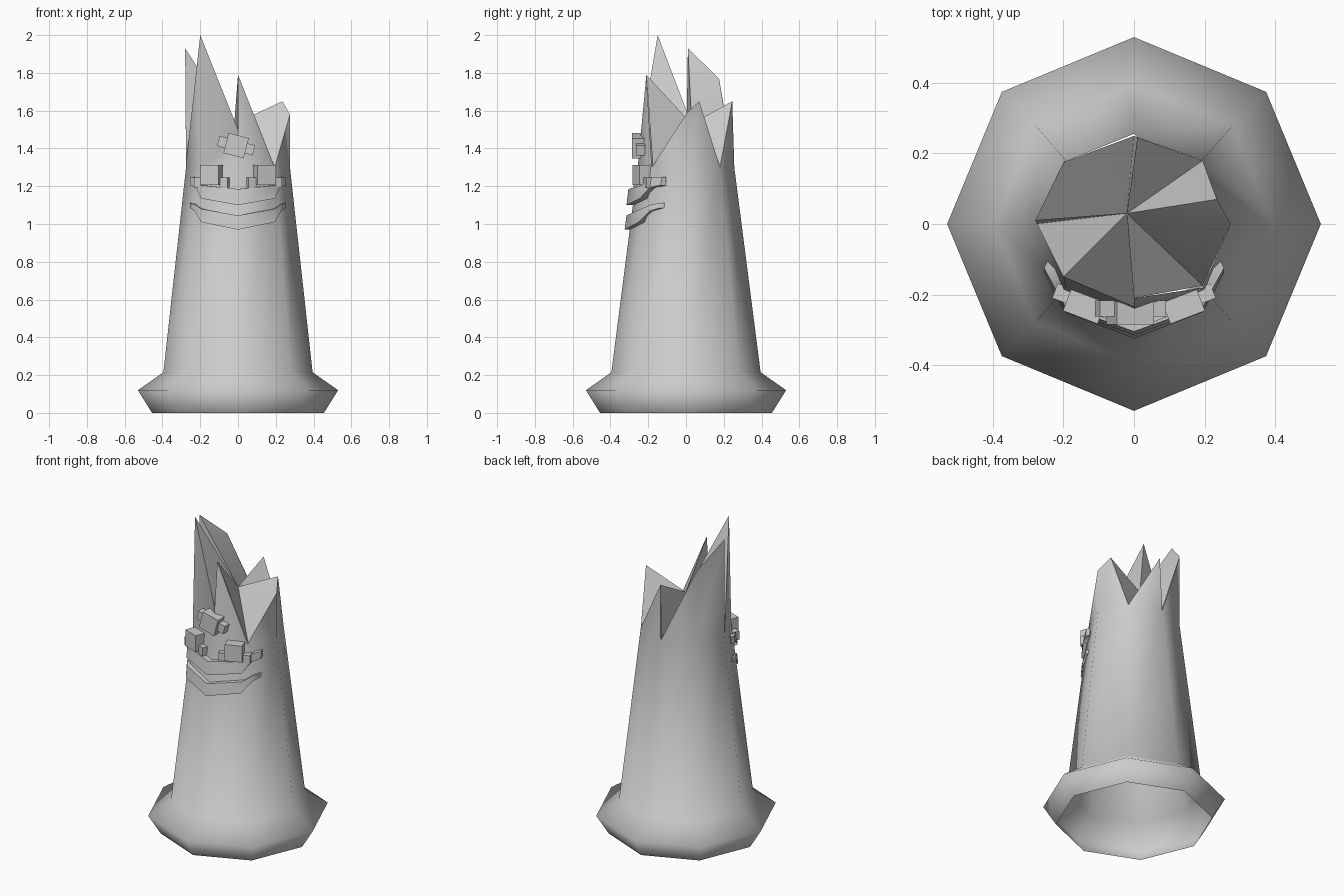
import bpy, bmesh, math
from mathutils import Matrix, Vector

if "Cube" in bpy.data.objects:
    bpy.data.objects.remove(bpy.data.objects["Cube"])

stone = bpy.data.materials.new("plain grey")
stone.diffuse_color = (0.6, 0.6, 0.6, 1)
stone.use_nodes = True
stone.node_tree.nodes["Principled BSDF"].inputs["Base Color"].default_value = stone.diffuse_color


def finish(bm, name, smooth_angle):
    mesh = bpy.data.meshes.new(name)
    bm.to_mesh(mesh)
    bm.free()
    obj = bpy.data.objects.new(name, mesh)
    bpy.context.collection.objects.link(obj)
    mesh.materials.append(stone)
    bpy.ops.object.select_all(action='DESELECT')
    obj.select_set(True)
    bpy.context.view_layer.objects.active = obj
    bpy.ops.object.shade_smooth_by_angle(angle=math.radians(smooth_angle))
    return obj


# trunk: hollow eight-sided shell with a flared foot
PROFILE = [(0.455, 0.0), (0.53, 0.12), (0.395, 0.215), (0.275, 1.3)]
# splintered rim: (trunk corner, x, y, z), anticlockwise from +x
RIM = [(0, .275, .0, 1.58), (0, .235, .07, 1.65), (1, .195, .18, 1.3),
       (2, .01, .245, 1.65), (2, 0, .25, 1.3), (3, -.2, .175, 1.77),
       (4, -.28, .01, 1.93), (4, -.275, 0, 1.32), (5, -.2, -.15, 2.0),
       (6, 0, -.235, 1.5), (6, 0, -.21, 1.79), (7, .195, -.175, 1.3)]

bm = bmesh.new()
rings = []
for r, z in PROFILE:
    ring = []
    for i in range(8):
        a = i * math.pi / 4
        ring.append(bm.verts.new((r * math.cos(a), r * math.sin(a), z)))
    rings.append(ring)
for v in rings[-1]:                     # the top is slightly narrower front to back
    v.co.y *= 0.93
for low, high in zip(rings, rings[1:]):
    for i in range(8):
        j = (i + 1) % 8
        bm.faces.new((low[i], low[j], high[j], high[i]))
top = rings[-1]
rim = []
for i, x, y, z in RIM:
    if z == 1.3:                        # notch reaching down to the trunk corner
        rim.append(top[i])
    else:
        rim.append(bm.verts.new((x, y, z)))
for k in range(len(RIM)):
    n = (k + 1) % len(RIM)
    corners = []
    for v in (top[RIM[k][0]], top[RIM[n][0]], rim[n], rim[k]):
        if v not in corners:
            corners.append(v)
    if len(corners) > 2:
        bm.faces.new(corners)
finish(bm, "trunk", 100)

# broken top: folded surface from the rim to the middle
bm = bmesh.new()
mid = bm.verts.new((-0.02, 0.03, 1.53))
edge = [bm.verts.new(v) for v in [(x, y, z) for _, x, y, z in RIM]]
for k in range(len(edge)):
    bm.faces.new((edge[k], edge[(k + 1) % len(edge)], mid))
finish(bm, "broken_top", 80)


# lips: bar swept along mirrored half path of (x, outer y, bottom z, height, depth)
def lip(name, half):
    path = [(-x, y, z, h, d) for x, y, z, h, d in reversed(half[1:])] + half
    bm = bmesh.new()
    sections = []
    for x, y, z, h, d in path:
        inner_x = x * (1 - d * 1.2)
        sections.append([bm.verts.new(c) for c in (
            (x, y, z), (x, y + 0.01, z + h),
            (inner_x, y + d, z + h), (inner_x, y + d, z))])
    for a, b in zip(sections, sections[1:]):
        for i in range(4):
            j = (i + 1) % 4
            bm.faces.new((a[i], b[i], b[j], a[j]))
    bm.faces.new(sections[0])
    bm.faces.new(sections[-1][::-1])
    bmesh.ops.recalc_face_normals(bm, faces=bm.faces)
    finish(bm, name, 50)


lip("upper_lip", [(0, -.315, 1.10, .085, .07), (.195, -.245, 1.135, .07, .07),
                  (.225, -.19, 1.195, .05, .05), (.255, -.135, 1.205, .045, .03)])
lip("lower_lip", [(0, -.325, .97, .075, .07), (.195, -.25, 1.01, .07, .07),
                  (.23, -.19, 1.07, .035, .04), (.255, -.14, 1.085, .025, .03)])


# eyes: block with a smaller block on either side
def eye(name, place, size, turn, tilt, nub_drop):
    bm = bmesh.new()
    frame = (Matrix.Translation(Vector(place))
             @ Matrix.Rotation(math.radians(turn), 4, 'Z')
             @ Matrix.Rotation(math.radians(tilt), 4, 'Y'))
    blocks = [((0, 0, 0), (size, 0.07, size))]
    for s in (-1, 1):
        blocks.append(((s * size * 0.68, 0.01, -nub_drop), (0.045, 0.045, 0.055)))
    for offset, dims in blocks:
        m = frame @ Matrix.Translation(Vector(offset)) @ Matrix.Diagonal((*dims, 1))
        bmesh.ops.create_cube(bm, size=1, matrix=m)
    finish(bm, name, 30)


eye("left_eye", (-.14, -.232, 1.26), 0.105, -21, 0, 0.042)
eye("right_eye", (.14, -.232, 1.26), 0.105, 21, 0, 0.042)
eye("upper_eye", (-.01, -.25, 1.415), 0.11, 0, 15, 0)
